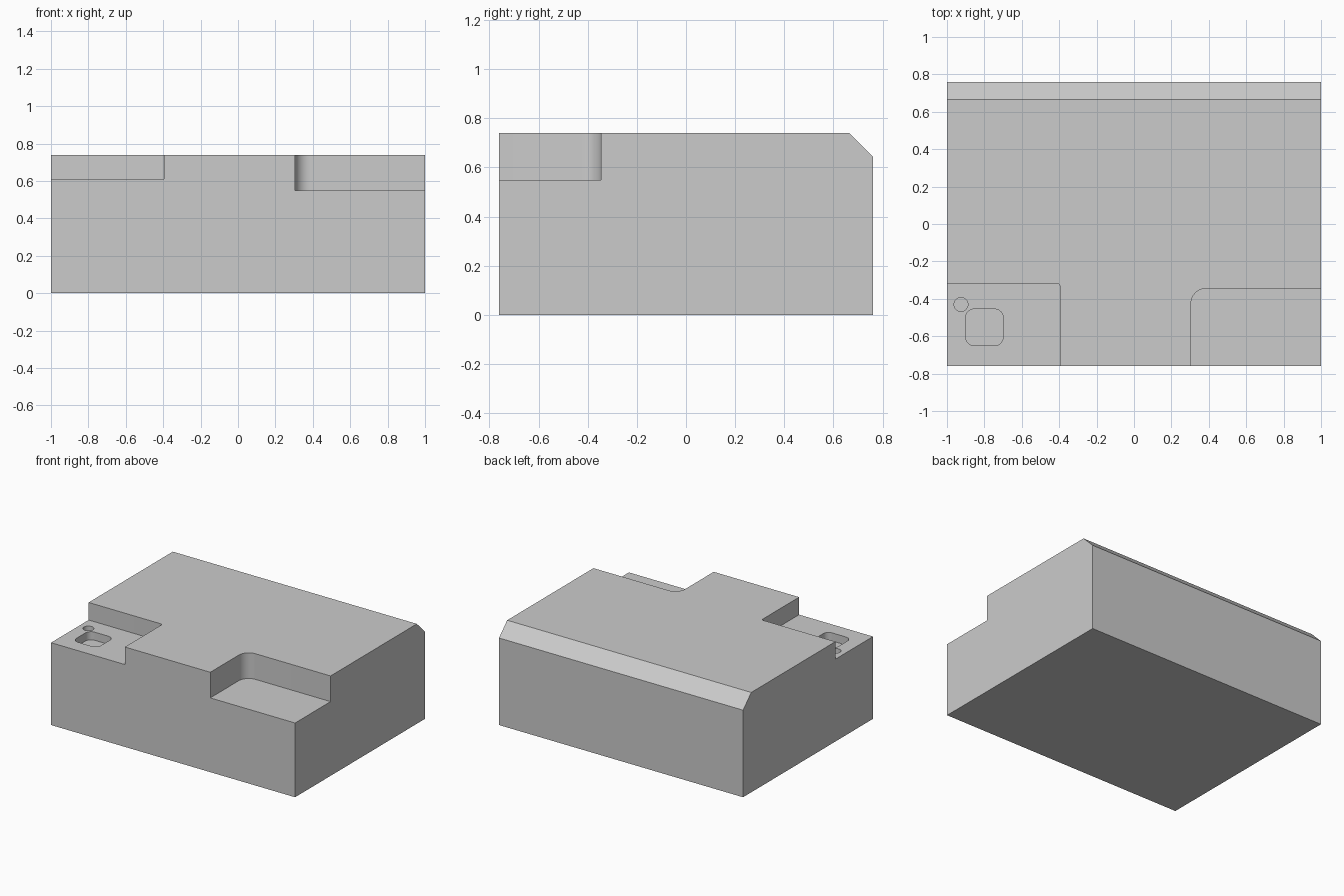
import bpy, bmesh, math

if "Cube" in bpy.data.objects:
    bpy.data.objects.remove(bpy.data.objects["Cube"], do_unlink=True)

W, D, H = 1.0, 0.76, 0.74   # half width, half depth, height
CHAMFER = 0.095
OUT = 0.2                   # how far cutters reach past the block
LEDGE = 0.61                # height of the small ledge on the right

grey = bpy.data.materials.new("plain grey")
grey.use_nodes = True
grey.diffuse_color = (0.6, 0.6, 0.6, 1)
grey.node_tree.nodes["Principled BSDF"].inputs["Base Color"].default_value = grey.diffuse_color


def prism(name, outline, direction):
    """Extrude a closed outline of 3D points along a direction."""
    bm = bmesh.new()
    face = bm.faces.new([bm.verts.new(p) for p in outline])
    new = bmesh.ops.extrude_face_region(bm, geom=[face])["geom"]
    bmesh.ops.translate(bm, vec=direction,
                        verts=[v for v in new if isinstance(v, bmesh.types.BMVert)])
    bmesh.ops.recalc_face_normals(bm, faces=bm.faces)
    mesh = bpy.data.meshes.new(name)
    bm.to_mesh(mesh)
    bm.free()
    mesh.materials.append(grey)
    obj = bpy.data.objects.new(name, mesh)
    bpy.context.collection.objects.link(obj)
    return obj


def pocket(name, x0, x1, y0, y1, radius, floor, steps=12):
    """Upright cutter with rounded corners, from the floor to above the block."""
    corners = [(x1 - radius, y1 - radius), (x0 + radius, y1 - radius),
               (x0 + radius, y0 + radius), (x1 - radius, y0 + radius)]
    outline = []
    for i, (cx, cy) in enumerate(corners):
        for s in range(steps + 1):
            a = math.pi / 2 * (i + s / steps)
            p = (cx + radius * math.cos(a), cy + radius * math.sin(a), floor)
            if not outline or math.dist(p, outline[-1]) > 1e-5:
                outline.append(p)
    if math.dist(outline[0], outline[-1]) < 1e-5:
        outline.pop()
    cutter = prism(name, outline, (0, 0, H + OUT - floor))
    cutter.hide_render = True
    return cutter


# Main block with a sloped top edge along the back
profile = [(-D, 0), (D, 0), (D, H - CHAMFER), (D - CHAMFER, H), (-D, H)]
block = prism("block", [(-W, y, z) for y, z in profile], (2 * W, 0, 0))

# Corner notches, the square recess and the small round hole
cutters = [
    pocket("left_notch_cutter", 0.305, W + OUT, -D - OUT, -0.345, 0.08, 0.55),
    pocket("right_notch_cutter", -W - OUT, -0.395, -D - OUT, -0.32, 0.015, LEDGE),
    pocket("recess_cutter", -0.90, -0.70, -0.65, -0.455, 0.045, LEDGE - 0.06),
    pocket("hole_cutter", -0.962, -0.888, -0.467, -0.393, 0.037, LEDGE - 0.06),
]
bpy.ops.object.select_all(action="DESELECT")
block.select_set(True)
bpy.context.view_layer.objects.active = block
for cutter in cutters:
    mod = block.modifiers.new(cutter.name, "BOOLEAN")
    mod.operation, mod.solver, mod.object = "DIFFERENCE", "EXACT", cutter
    bpy.ops.object.modifier_apply(modifier=mod.name)
    bpy.data.objects.remove(cutter, do_unlink=True)

# Smooth round corners, crisp edges elsewhere
bpy.ops.object.shade_smooth_by_angle(angle=math.radians(30))
